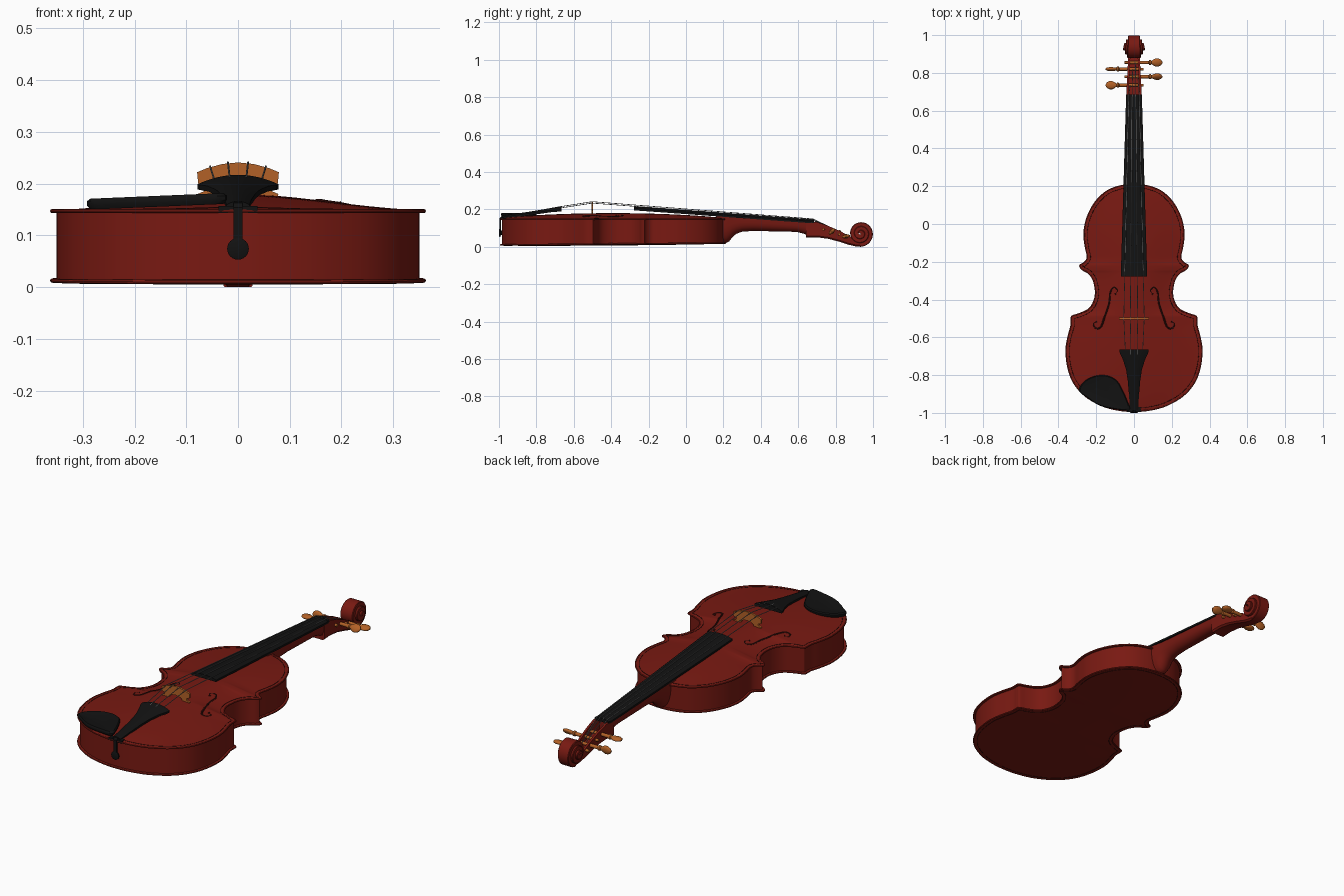
import bpy, bmesh, math
from math import sin, cos, pi, radians

if "Cube" in bpy.data.objects:
    bpy.data.objects.remove(bpy.data.objects["Cube"])

def material(name, rgb):
    m = bpy.data.materials.new(name)
    m.diffuse_color = (*rgb, 1)
    m.use_nodes = True
    m.node_tree.nodes["Principled BSDF"].inputs["Base Color"].default_value = m.diffuse_color
    return m

RED = material("red_varnish", (0.19, 0.010, 0.006))
DARK = material("dark_inlay", (0.03, 0.004, 0.003))
BLACK = material("ebony", (0.006, 0.006, 0.006))
WOOD = material("boxwood", (0.45, 0.12, 0.02))
STEEL = material("steel", (0.2, 0.2, 0.2))

def finish(o, mat):
    o.data.materials.append(mat)
    bpy.ops.object.select_all(action='DESELECT')
    bpy.context.view_layer.objects.active = o
    o.select_set(True)
    if o.type == 'CURVE':
        bpy.ops.object.convert(target='MESH')
    bpy.ops.object.shade_smooth_by_angle(angle=radians(40))

def loft(name, rings, mat, caps=True):
    """Skin a list of equal closed rings."""
    bm = bmesh.new()
    vs = [[bm.verts.new(p) for p in r] for r in rings]
    n = len(rings[0])
    for a, b in zip(vs, vs[1:]):
        for i in range(n):
            j = (i + 1) % n
            bm.faces.new((a[i], a[j], b[j], b[i]))
    if caps:
        bm.faces.new(vs[0])
        bm.faces.new(vs[-1])
    bmesh.ops.remove_doubles(bm, verts=bm.verts, dist=1e-5)
    bmesh.ops.recalc_face_normals(bm, faces=bm.faces)
    me = bpy.data.meshes.new(name)
    bm.to_mesh(me)
    bm.free()
    o = bpy.data.objects.new(name, me)
    bpy.context.collection.objects.link(o)
    finish(o, mat)

def tube(name, pts, r, mat, cyclic=False, radii=None):
    c = bpy.data.curves.new(name, 'CURVE')
    c.dimensions = '3D'
    c.bevel_depth, c.bevel_resolution, c.use_fill_caps = r, 2, True
    s = c.splines.new('POLY')
    s.points.add(len(pts) - 1)
    for i, p in enumerate(pts):
        s.points[i].co = (*p, 1)
        s.points[i].radius = radii[i] if radii else 1
    s.use_cyclic_u = cyclic
    o = bpy.data.objects.new(name, c)
    bpy.context.collection.objects.link(o)
    finish(o, mat)

def smooth(pts, n, before=None, after=None, closed=False):
    """Catmull-Rom through 2D points."""
    if closed:
        q = [pts[-1]] + pts + pts[:2]
    else:
        q = [before or pts[0]] + pts + [after or pts[-1]]
    out = []
    for a, b, c, d in zip(q, q[1:], q[2:], q[3:]):
        for k in range(n):
            t = k / n
            out.append(tuple(0.5 * (2*b[i] + (c[i]-a[i])*t + (2*a[i]-5*b[i]+4*c[i]-d[i])*t*t
                             + (3*b[i]-a[i]-3*c[i]+d[i])*t**3) for i in (0, 1)))
    return out if closed else out + [pts[-1]]

# body outline, right half from neck to tail
P = [(0, .21), (.08, .2), (.15, .17), (.21, .11), (.25, .03), (.265, -.05), (.258, -.12), (.247, -.175),
     (.262, -.203), (.287, -.22), (.272, -.243), (.24, -.262), (.215, -.3), (.204, -.36), (.213, -.41),
     (.24, -.45), (.285, -.473), (.328, -.488), (.333, -.51), (.334, -.54), (.35, -.6), (.36, -.67), (.35, -.76),
     (.32, -.84), (.26, -.91), (.17, -.962), (.08, -.986), (0, -.992)]
half = smooth(P, 5, (-.08, .2), (-.08, -.986))
loop = half + [(-x, y) for x, y in half[-2:0:-1]]

def inset(d):
    out = []
    for i, (x, y) in enumerate(loop):
        a, b = loop[i - 1], loop[(i + 1) % len(loop)]
        tx, ty = b[0] - a[0], b[1] - a[1]
        l = math.hypot(tx, ty)
        out.append((x + ty / l * d, y - tx / l * d))
    return out

def width(y):
    for a, b in zip(half, half[1:]):
        if b[1] <= y <= a[1]:
            return a[0] + (b[0] - a[0]) * (a[1] - y) / max(a[1] - b[1], 1e-6)
    return 0.01

def rise(s, y):
    t = min(max((y + .992) / 1.202, 0), 1)
    return cos(pi / 2 * min(abs(s), 1)) ** 1.6 * max(sin(pi * t), 0) ** .6

def top_z(x, y):
    return .149 + .031 * rise(x / max(width(y), .01), y)

def low_z(y):
    return .007 + .01 * (y + 1) / 1.2

# arched top, back and ribs
S = [sin(pi / 2 * (k / 14 - 1)) for k in range(29)]
loft("top_plate", [[(s*x, y, .149 + .031 * rise(s, y)) for s in S] + [(s*x, y, .143) for s in S[::-1]]
                   for x, y in half], RED, False)
loft("back_plate", [[(s*x, y, low_z(y) + .007) for s in S] + [(s*x, y, low_z(y) - .005 * rise(s, y)) for s in S[::-1]]
                    for x, y in half], RED, False)
rib = inset(.009)
loft("ribs", [[(x, y, low_z(y) + .004) for x, y in rib], [(x, y, .146) for x, y in rib]], RED, False)
tube("top_edge", [(x, y, .147) for x, y in inset(.001)], .0042, RED, True)
tube("back_edge", [(x, y, low_z(y) + .003) for x, y in inset(.001)], .0042, RED, True)
tube("top_purfling", [(x, y, top_z(x, y)) for x, y in inset(.017)], .0014, DARK, True)
tube("back_purfling", [(x, y, low_z(y) - .0005) for x, y in inset(.017)], .0014, DARK, True)

# sound holes
F = smooth([(.1, -.372), (.087, -.352), (.105, -.335), (.125, -.36), (.132, -.42), (.155, -.49), (.175, -.545),
            (.202, -.552), (.215, -.528), (.197, -.517)], 5)
for side, sg in (("left", -1), ("right", 1)):
    rad = [.6 + .7 * sin(pi * i / (len(F) - 1)) + (.9 if i in (0, len(F) - 1) else 0) for i in range(len(F))]
    tube("sound_hole_" + side, [(sg*x, y, top_z(x, y) - .0025) for x, y in F], .0045, DARK, False, rad)

# neck with heel
def neck_ring(y, zb, zt, w):
    return [(w * cos(pi * k / 14), y, zt - (zt - zb) * sin(pi * k / 14) ** .7) for k in range(15)]
loft("neck", [neck_ring(*a) for a in [
    (.16, .02, .168, .056), (.215, .021, .165, .052), (.232, .03, .163, .05), (.248, .052, .162, .048),
    (.27, .07, .16, .046), (.3, .081, .158, .045), (.36, .085, .153, .044), (.59, .08, .134, .041),
    (.63, .07, .131, .04), (.66, .055, .13, .04)]], RED)

# pegbox: open trough running into the scroll
def trough(y, b, t, w):
    i, f = w - .011, min(b + .022, t)
    return [(-w, y, t), (-w, y, b + .008), (-w + .008, y, b), (w - .008, y, b), (w, y, b + .008), (w, y, t),
            (i, y, t), (i, y, f), (-i, y, f), (-i, y, t)]
loft("pegbox", [trough(*a) for a in [
    (.642, .049, .13, .041), (.665, .05, .134, .041), (.7, .051, .132, .04), (.76, .043, .112, .037),
    (.82, .027, .086, .034), (.87, .011, .06, .031), (.905, .003, .035, .029), (.935, 0, .0225, .028)]], RED)

# scroll: spiral band that widens toward the eye
def spiral(t):
    return .071 - .021 * t
rings = []
for k in range(109):
    t = k / 40
    a = -pi / 2 + 2 * pi * t
    ro, ri, w = spiral(t), max(spiral(t + 1) - .004, .001), .028 + .011 * t
    rings.append([(x, .933 + r * cos(a), .071 + r * sin(a))
                  for x, r in [(-w + .003, ro), (w - .003, ro), (w, ro - .003), (w, ri), (-w, ri), (-w, ro - .003)]])
loft("scroll", rings, RED)

# fingerboard, nut and tailpiece share an arched section
def arched(y, w, z, crown=.01, thick=.01):
    u = [k / 6 - 1 for k in range(13)]
    return [(w*s, y, z - crown*s*s) for s in u] + [(w, y, z - crown - thick), (-w, y, z - crown - thick)]
loft("fingerboard", [arched(-.277, .07, .215), arched(.672, .042, .146)], BLACK)
loft("nut", [arched(.67, .042, .149), arched(.685, .041, .148)], BLACK)
loft("tailpiece", [arched(y, w, z, c, .01) for y, w, z, c in [
    (-.665, .078, .217, .018), (-.682, .075, .215, .017), (-.72, .058, .208, .013), (-.77, .042, .199, .011),
    (-.83, .033, .189, .009), (-.91, .026, .177, .008), (-.985, .022, .166, .007)]], BLACK)

# bridge
B = [(0, .197), (.02, .194), (.034, .186), (.038, .174), (.076, .172), (.078, .18), (.064, .186), (.06, .194),
     (.077, .2), (.079, .222), (.06, .23), (.03, .238), (0, .241)]
bo = B + [(-x, z) for x, z in B[-2:0:-1]]
loft("bridge", [[(x, y, z) for x, z in bo] for y in (-.506, -.496)], WOOD)

# saddle, tail strap and end button
loft("saddle", [[(x, y, z) for x, y in [(-.038, -.994), (.038, -.994), (.034, -.97), (-.034, -.97)]]
                for z in (.143, .157)], BLACK)
loft("tail_strap", [[(-.009, y, z), (.009, y, z), (.009, y + .008, z - .004), (-.009, y + .008, z - .004)]
                    for y, z in [(-.96, .164), (-.988, .163), (-.997, .154), (-.997, .08)]], BLACK)
loft("end_button", [[(r * cos(pi*k/12), y, .074 + r * sin(pi*k/12)) for k in range(24)]
                    for y, r in [(-.97, .012), (-.99, .012), (-.992, .021), (-.998, .021), (-1, .017)]], BLACK)

# chin rest
C = smooth([(-.292, -.88), (-.26, -.83), (-.2, -.803), (-.14, -.803), (-.09, -.83), (-.06, -.88), (-.036, -.935),
            (-.024, -.985), (-.09, -.982), (-.18, -.962), (-.25, -.918)], 4, closed=True)
def rest(k, z):
    return [(-.16 + (x + .16)*k, -.89 + (y + .89)*k, z + .01 * (x + .29) / .25) for x, y in C]
loft("chin_rest", [rest(.95, .150), rest(1, .158), rest(1, .166), rest(.95, .171), rest(.85, .170),
                   rest(.5, .165)], BLACK)

# pegs: (y, z, side, head turn)
PEGS = [(.735, .093, -1, 0), (.78, .082, 1, .8), (.82, .068, -1, 1.45), (.855, .056, 1, .2)]
for n, (py, pz, sg, turn) in enumerate(PEGS):
    rs = []
    for x, a, b in [(-.05, .007, .007), (.05, .009, .009), (.078, .009, .009), (.081, .013, .013), (.089, .013, .013),
                    (.093, .008, .008), (.102, .015, .009), (.115, .022, .01), (.13, .022, .01), (.143, .015, .008),
                    (.15, .004, .004)]:
        ring = []
        for k in range(16):
            u, v = a * cos(pi*k/8), b * sin(pi*k/8)
            ring.append((sg*x, py + u*cos(turn) - v*sin(turn), pz + u*sin(turn) + v*cos(turn)))
        rs.append(ring)
    loft(f"peg_{n + 1}", rs, WOOD)

# strings from tailpiece over bridge and nut to the pegs
for n, (u, peg) in enumerate(zip((-1, -.36, .36, 1), (0, 2, 3, 1))):
    zb = .2425 - .019 * (u * .054 / .079) ** 2
    tube(f"string_{n + 1}", [(u*.045, -.69, .213 - .008*u*u), (u*.054, -.501, zb), (u*.028, .678, .150 - .0045*u*u),
                             (u*.02, PEGS[peg][0], PEGS[peg][1] + .009)], .0018, STEEL)
